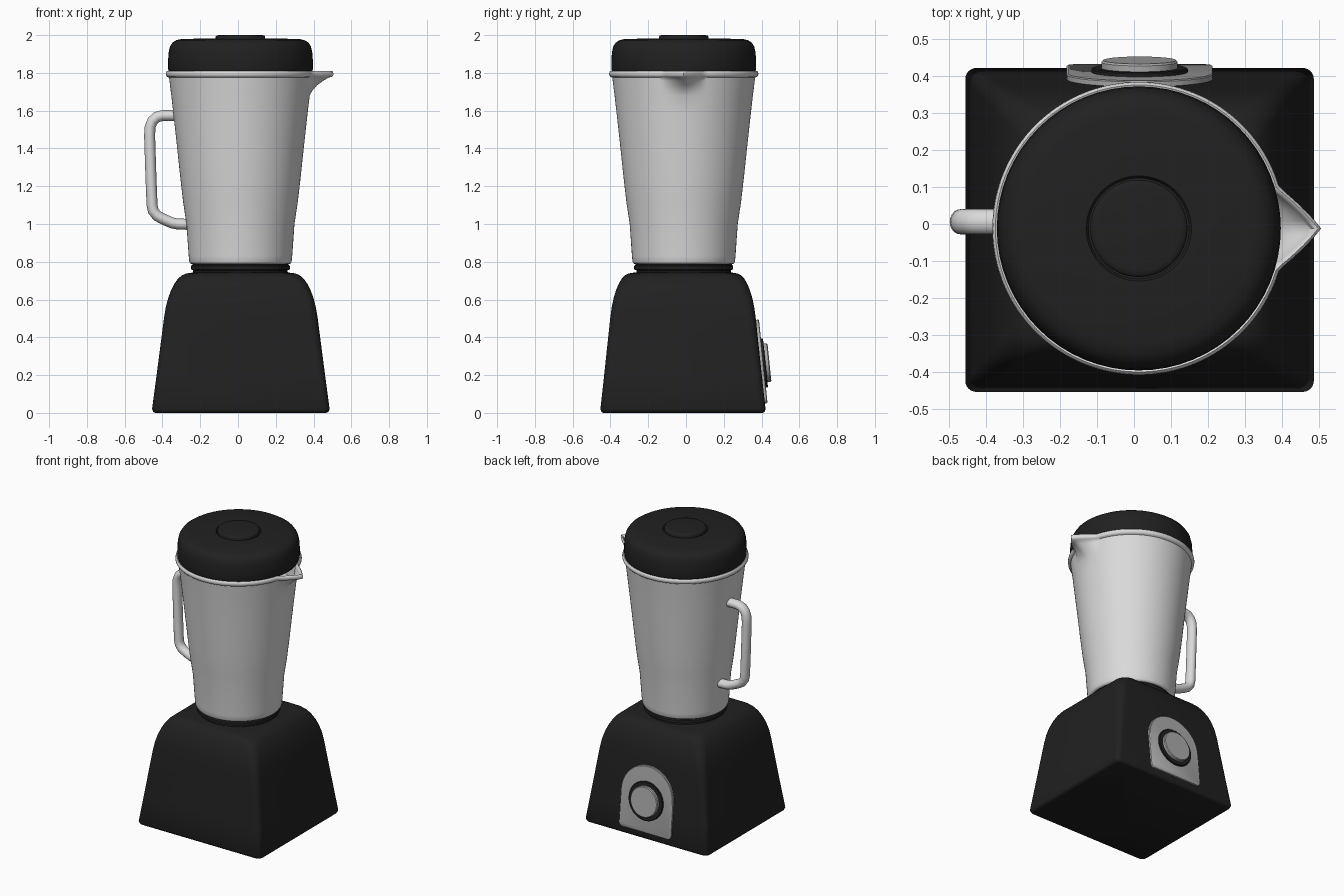
import bpy, bmesh, math
from mathutils import Matrix, Vector

if "Cube" in bpy.data.objects:
    bpy.data.objects.remove(bpy.data.objects["Cube"])

CX, CY = 0.013, -0.012   # jar axis


def material(name, v):
    m = bpy.data.materials.new(name)
    m.diffuse_color = (v, v, v, 1)
    m.use_nodes = True
    m.node_tree.nodes["Principled BSDF"].inputs["Base Color"].default_value = m.diffuse_color
    return m


BLACK = material("black plastic", 0.015)
LIGHT = material("light grey jar", 0.70)
GREY = material("grey panel", 0.42)


def loft(name, rings, mat, angle=35, cap=True, matrix=None):
    """Skin a list of equal-length point rings."""
    bm = bmesh.new()
    vs = [[bm.verts.new(p) for p in r] for r in rings]
    n = len(vs[0])
    for a, b in zip(vs, vs[1:]):
        for i in range(n):
            j = (i + 1) % n
            bm.faces.new((a[i], a[j], b[j], b[i]))
    if cap:
        bm.faces.new(list(reversed(vs[0])))
        bm.faces.new(vs[-1])
    if cap:
        bmesh.ops.recalc_face_normals(bm, faces=bm.faces[:])
    if matrix:
        bm.transform(matrix)
    me = bpy.data.meshes.new(name)
    bm.to_mesh(me)
    bm.free()
    me.materials.append(mat)
    ob = bpy.data.objects.new(name, me)
    bpy.context.collection.objects.link(ob)
    bpy.ops.object.select_all(action='DESELECT')
    ob.select_set(True)
    bpy.context.view_layer.objects.active = ob
    bpy.ops.object.shade_smooth_by_angle(angle=math.radians(angle))
    return ob


def lathe(name, profile, mat, cx=CX, cy=CY, n=64, push=None, **kw):
    rings = []
    for r, z in profile:
        ring = []
        for i in range(n):
            a = 2 * math.pi * i / n
            rr = r + (push(a, z) if push else 0)
            ring.append((cx + rr * math.cos(a), cy + rr * math.sin(a), z))
        rings.append(ring)
    return loft(name, rings, mat, **kw)


def rounded_rect(hx, hy, rad, z, cx, cy, seg=6):
    pts = []
    for q, (sx, sy) in enumerate(((1, 1), (-1, 1), (-1, -1), (1, -1))):
        for k in range(seg + 1):
            a = math.pi / 2 * (q + k / seg)
            pts.append((cx + sx * (hx - rad) + rad * math.cos(a),
                        cy + sy * (hy - rad) + rad * math.sin(a), z))
    return pts


# motor base: tapered rounded square with soft shoulders
base = [(0, .018), (.006, .006), (.02, 0), (.2, .024), (.4, .05), (.5, .063), (.56, .073),
        (.61, .086), (.65, .101), (.685, .119), (.71, .137), (.728, .158), (.738, .18), (.742, .21)]
loft("motor_base", [rounded_rect(.47 - d, .437 - .82 * d, .03 + .25 * d, z, .015, -.016)
                    for z, d in base], BLACK, angle=50)

# collar under the jar
lathe("collar", [(.27, .735), (.25, .745), (.25, .755), (.262, .76), (.262, .778),
                 (.255, .784), (.255, .795)], BLACK)


# jar with rolled rim and pulled spout
def spout(a, z):
    a = (a + math.pi) % (2 * math.pi) - math.pi
    t = max(0, 1 - abs(a) / .29)
    w = min(1, max(0, (z - 1.67) / .11))
    return .097 * t ** 1.15 * w * w


outer = [(.25, .788), (.266, .79), (.271, .80), (.274, .83), (.286, 1.0), (.304, 1.12), (.319, 1.25),
         (.337, 1.42), (.357, 1.6), (.366, 1.68), (.37, 1.71), (.373, 1.735), (.376, 1.76),
         (.378, 1.775)]
rim = [(.388, 1.779), (.394, 1.787), (.395, 1.797), (.393, 1.806), (.387, 1.811), (.38, 1.808)]
inner = [(.372, 1.795), (.37, 1.775), (.367, 1.75), (.363, 1.72), (.358, 1.67), (.349, 1.6)]
lathe("jar", outer + rim + inner, LIGHT, n=128, push=spout, angle=60)

# lid and its centre cap
lathe("lid", [(.36, 1.79), (.378, 1.80), (.383, 1.82), (.383, 1.87), (.380, 1.91), (.373, 1.94),
              (.36, 1.96), (.34, 1.973), (.31, 1.98), (.142, 1.982), (.136, 1.972)], BLACK, angle=50)
lathe("lid_cap", [(.131, 1.965), (.131, 1.992), (.126, 1.998), (.115, 2.0)], BLACK, angle=50)

# handle: tube swept along a bent path, flat ends buried in the jar wall
path = [(-.325, 1.574), (-.40, 1.574), (-.43, 1.566), (-.453, 1.545), (-.465, 1.515), (-.468, 1.47),
        (-.461, 1.25), (-.455, 1.10), (-.449, 1.07), (-.43, 1.045), (-.40, 1.028), (-.35, 1.006),
        (-.32, 1.0), (-.262, .998)]
rings = []
for i, (x, z) in enumerate(path):
    x0, z0 = path[max(0, i - 1)]
    x1, z1 = path[min(len(path) - 1, i + 1)]
    t = Vector((x1 - x0, z1 - z0)).normalized()
    ring = []
    for k in range(20):
        a = 2 * math.pi * k / 20
        o = .029 * math.cos(a)
        ring.append((x - t.y * o, .006 + .034 * math.sin(a), z + t.x * o))
    rings.append(ring)
loft("handle", rings, LIGHT, angle=50)

# control panel on the sloping back face; local z points out of the surface
tilt = math.atan2(.041, .4)
out = Vector((0, math.cos(tilt), math.sin(tilt)))
up = Vector((0, -math.sin(tilt), math.cos(tilt)))
side = up.cross(out)
panel = Matrix((side, up, out)).transposed().to_4x4()
panel.translation = (.015, .396, .262)


def arch(s, z):
    w, bottom, spring, c = .197 - s, -.213 + s, .035, .025
    pts = [(w * math.cos(math.pi * k / 32), spring + w * math.sin(math.pi * k / 32), z)
           for k in range(33)]
    for cx, start in ((-w + c, math.pi), (w - c, 1.5 * math.pi)):
        for k in range(6):
            a = start + math.pi / 2 * k / 5
            pts.append((cx + c * math.cos(a), bottom + c + c * math.sin(a), z))
    return pts


loft("control_panel", [arch(0, -.02), arch(0, .011), arch(.004, .014)], GREY, matrix=panel)
lathe("dial_ring", [(.13, 0), (.13, .022), (.126, .025)], BLACK, cx=0, cy=0, matrix=panel)
lathe("dial", [(.103, 0), (.103, .041), (.098, .046)], GREY, cx=0, cy=0, matrix=panel)
